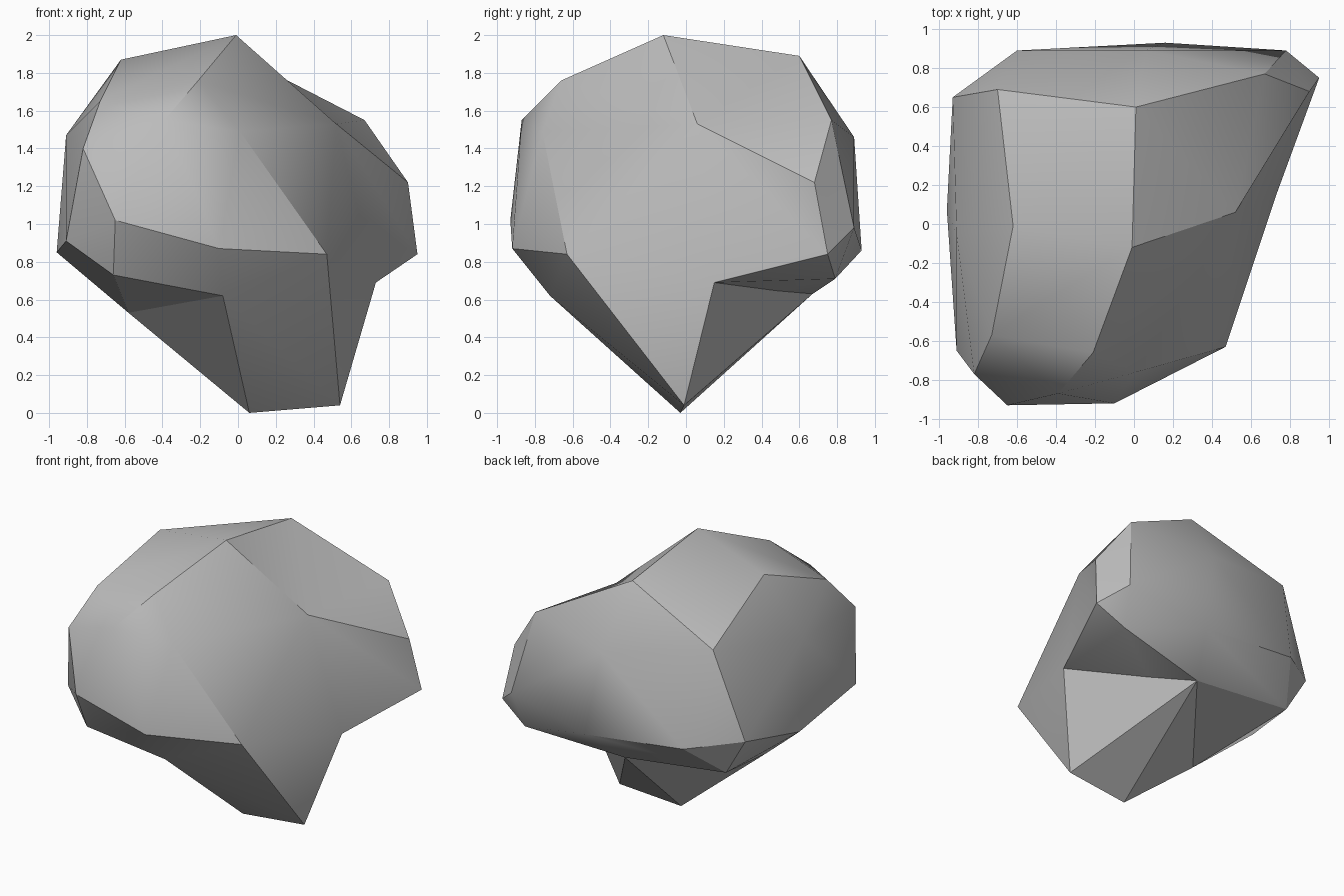
import bpy
import bmesh
import math

cube = bpy.data.objects.get("Cube")
if cube:
    bpy.data.objects.remove(cube, do_unlink=True)

# Corners of the boulder, grouped by height
crown = {
    "peak": (-.01, -.12, 2), "peak_side": (-.62, -.01, 1.87),
    "peak_back": (.01, .6, 1.89), "peak_front": (-.21, -.66, 1.76),
}
shoulder = {
    "brow": (-.39, -.87, 1.55), "cheek": (.01, -.76, 1.49),
    "temple": (-.73, -.57, 1.65), "temple_low": (-.82, -.77, 1.4),
    "side": (-.91, -.05, 1.47), "side_back": (-.7, .69, 1.61),
    "back": (.06, .89, 1.46), "corner_top": (.67, .77, 1.55),
    "corner_mid": (.9, .68, 1.22),
}
waist = {
    "corner_low": (.95, .75, .84), "corner_rear": (.78, .89, .98),
    "rear": (.16, .93, .86), "rear_side": (-.6, .89, .94),
    "flank_back": (-.93, .65, .99), "flank": (-.96, .07, .85),
    "flank_front": (-.91, -.65, .91), "front_side": (-.65, -.93, 1.02),
    "front": (-.1, -.92, .87), "front_corner": (.47, -.63, .84),
}
underside = {
    "chin_side": (-.66, -.79, .73), "chin": (-.08, -.72, .62),
    "edge": (.73, .15, .69), "corner_under": (.74, .79, .71),
    "back_under": (.02, .67, .63), "flank_under": (-.77, .64, .72),
    "belly": (-.58, -.09, .53),
}
foot = {
    "heel": (.18, -.19, .2), "tip": (.06, -.03, 0),
    "toe": (.54, -.01, .04), "arch": (.14, .1, .14),
}
hollow = (.52, .06, 1.53)
corners = {**crown, **shoulder, **waist, **underside}

# Rims where the hollow face and the foot meet the main body
hollow_rim = ["peak", "peak_back", "corner_top", "corner_mid", "corner_low",
              "edge", "front_corner", "cheek", "peak_front"]
foot_rim = ["chin", "front_corner", "edge", "back_under", "belly"]


def add_hull(bm, points):
    """Wrap a convex skin round the points."""
    verts = [bm.verts.new(p) for p in points]
    result = bmesh.ops.convex_hull(bm, input=verts)
    loose = [v for v in result["geom_interior"] if isinstance(v, bmesh.types.BMVert)]
    bmesh.ops.delete(bm, geom=loose, context="VERTS")


def open_rim(bm, rim):
    """Remove the faces that only span the given rim."""
    spots = [bm.verts.new(corners[n]).co.copy() for n in rim]
    bmesh.ops.remove_doubles(bm, verts=bm.verts, dist=.001)

    def on_rim(v):
        return any((v.co - s).length < .002 for s in spots)

    doomed = [f for f in bm.faces if all(on_rim(v) for v in f.verts)]
    bmesh.ops.delete(bm, geom=doomed, context="FACES_ONLY")


bm = bmesh.new()

# Main body, opened for the hollow and the foot
add_hull(bm, corners.values())
open_rim(bm, hollow_rim)
open_rim(bm, foot_rim)

# Hollow face, a fan round its centre
centre = bm.verts.new(hollow)
rim = [bm.verts.new(corners[n]) for n in hollow_rim]
for i, v in enumerate(rim):
    bm.faces.new((centre, rim[i - 1], v))

# Foot, a small hull without its upper cap
part = bmesh.new()
add_hull(part, [corners[n] for n in foot_rim] + list(foot.values()))
open_rim(part, foot_rim)
foot_mesh = bpy.data.meshes.new("foot")
part.to_mesh(foot_mesh)
part.free()
bm.from_mesh(foot_mesh)
bpy.data.meshes.remove(foot_mesh)

# Weld everything into one closed skin
bmesh.ops.remove_doubles(bm, verts=bm.verts, dist=.002)
wires = [e for e in bm.edges if not e.link_faces]
bmesh.ops.delete(bm, geom=wires, context="EDGES")
bmesh.ops.holes_fill(bm, edges=bm.edges, sides=0)
bmesh.ops.recalc_face_normals(bm, faces=bm.faces)

mesh = bpy.data.meshes.new("boulder")
bm.to_mesh(mesh)
bm.free()
boulder = bpy.data.objects.new("boulder", mesh)
bpy.context.collection.objects.link(boulder)

# Stone colour
stone = bpy.data.materials.new("stone grey")
stone.use_nodes = True
stone.diffuse_color = (.5, .5, .5, 1)
stone.node_tree.nodes["Principled BSDF"].inputs["Base Color"].default_value = (.5, .5, .5, 1)
mesh.materials.append(stone)

# Soft facets with crisp ridges
bpy.context.view_layer.objects.active = boulder
boulder.select_set(True)
bpy.ops.object.shade_smooth_by_angle(angle=math.radians(30))
